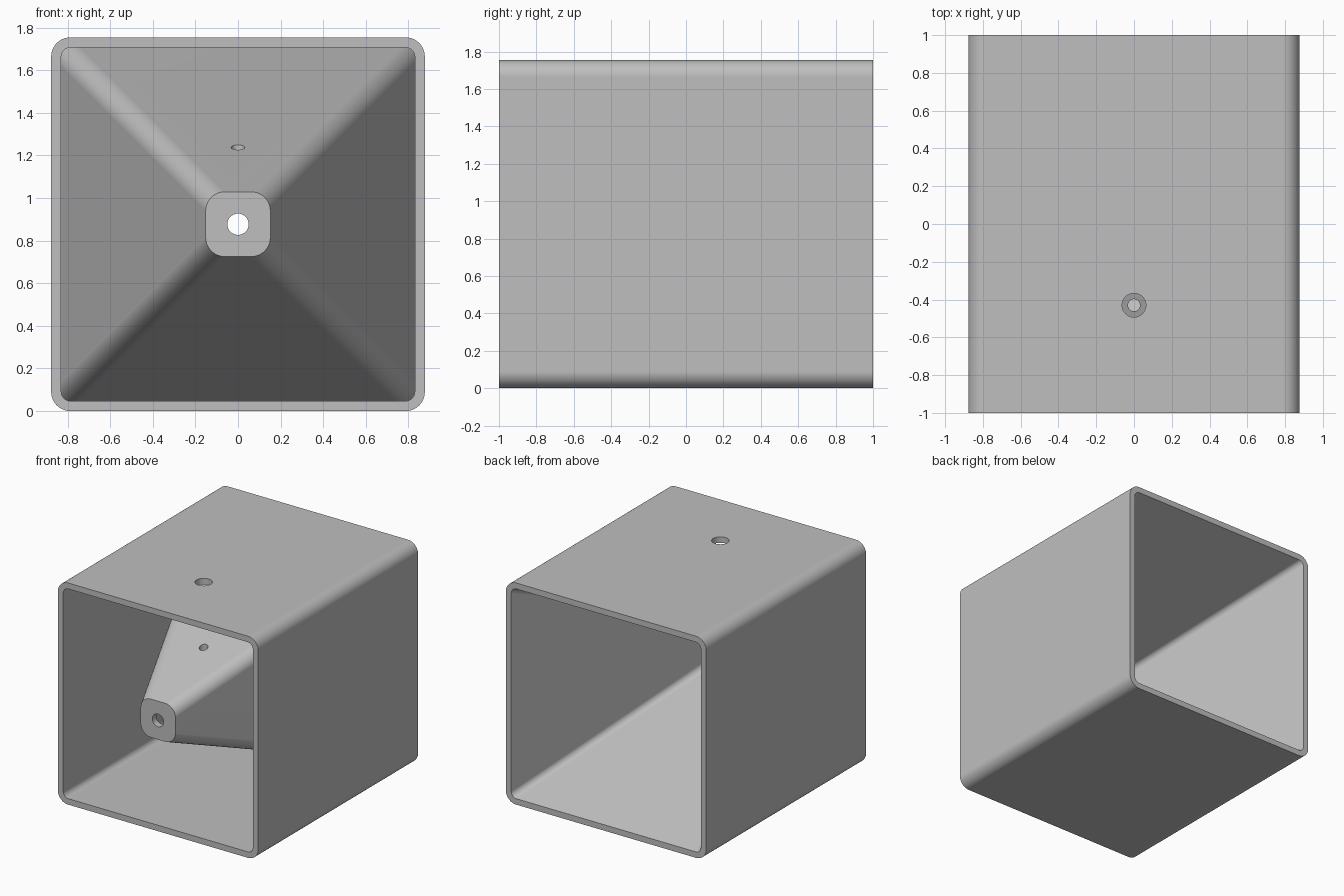
import bpy, bmesh, math
from mathutils import Matrix

cube = bpy.data.objects.get("Cube")
if cube:
    bpy.data.objects.remove(cube, do_unlink=True)

HALF, WALL = 0.877, 0.047       # outer half width, wall thickness
INNER = HALF - WALL
MID = HALF                      # height of the central axis
TIP = 0.152                     # half width of the funnel tip
SLOPE = (INNER - TIP) / 1.85    # widening of the funnel per unit depth

grey = bpy.data.materials.new("plain_grey")
grey.use_nodes = True
grey.diffuse_color = (0.52, 0.52, 0.52, 1)
grey.node_tree.nodes["Principled BSDF"].inputs["Base Color"].default_value = (0.52, 0.52, 0.52, 1)


def make_object(name, bm):
    bmesh.ops.recalc_face_normals(bm, faces=bm.faces)
    mesh = bpy.data.meshes.new(name)
    bm.to_mesh(mesh)
    bm.free()
    mesh.materials.append(grey)
    obj = bpy.data.objects.new(name, mesh)
    bpy.context.collection.objects.link(obj)
    return obj


def ring(bm, y, half, radius, steps=10):
    """Rounded square section across the y axis."""
    verts = []
    for corner in range(4):
        mid = math.pi / 4 + corner * math.pi / 2
        reach = (half - radius) * math.sqrt(2)
        for i in range(steps + 1):
            a = corner * math.pi / 2 + i / steps * math.pi / 2
            verts.append(bm.verts.new((reach * math.cos(mid) + radius * math.cos(a), y,
                                       MID + reach * math.sin(mid) + radius * math.sin(a))))
    return verts


def loft(name, y0, half0, y1, half1, radius):
    bm = bmesh.new()
    a, b = ring(bm, y0, half0, radius), ring(bm, y1, half1, radius)
    n = len(a)
    for i in range(n):
        j = (i + 1) % n
        bm.faces.new((a[i], a[j], b[j], b[i]))
    bm.faces.new(a)
    bm.faces.new(b)
    return make_object(name, bm)


def drill(name, radius, length, centre, axis):
    bm = bmesh.new()
    turn = Matrix.Rotation(math.pi / 2, 4, 'X') if axis == 'Y' else Matrix()
    bmesh.ops.create_cone(bm, cap_ends=True, segments=40, radius1=radius, radius2=radius,
                          depth=length, matrix=Matrix.Translation(centre) @ turn)
    return make_object(name, bm)


def combine(target, tool, operation):
    mod = target.modifiers.new(operation, 'BOOLEAN')
    mod.operation, mod.solver, mod.object = operation, 'EXACT', tool
    bpy.context.view_layer.objects.active = target
    bpy.ops.object.modifier_apply(modifier=mod.name)
    bpy.data.objects.remove(tool, do_unlink=True)


# Square tube, open at the front
housing = loft("funnel_housing", -1, HALF, 1, HALF, 0.09)
combine(housing, loft("front_cavity", -1.1, INNER, 0.95, INNER, 0.045), 'DIFFERENCE')

# Hollow funnel: narrow at the front, open at the back
combine(housing, loft("funnel", -1, TIP, 0.96, TIP + SLOPE * 1.96, 0.09), 'UNION')
combine(housing, loft("funnel_hollow", -0.95, INNER - SLOPE * 1.95,
                      1.02, INNER + SLOPE * 0.02, 0.045), 'DIFFERENCE')

# Tip hole, wide hole in the roof, and narrow hole in the funnel below it
combine(housing, drill("tip_hole", 0.05, 0.4, (0, -1, MID), 'Y'), 'DIFFERENCE')
combine(housing, drill("roof_hole", 0.063, 0.3, (0, -0.43, 2 * HALF), 'Z'), 'DIFFERENCE')
combine(housing, drill("funnel_hole", 0.032, 0.4, (0, -0.43, 1.24), 'Z'), 'DIFFERENCE')

# Smooth corners, crisp rims
bpy.ops.object.select_all(action='DESELECT')
housing.select_set(True)
bpy.context.view_layer.objects.active = housing
bpy.ops.object.shade_smooth_by_angle(angle=math.radians(20))
weighted = housing.modifiers.new("weighted_normals", 'WEIGHTED_NORMAL')
weighted.keep_sharp = True
